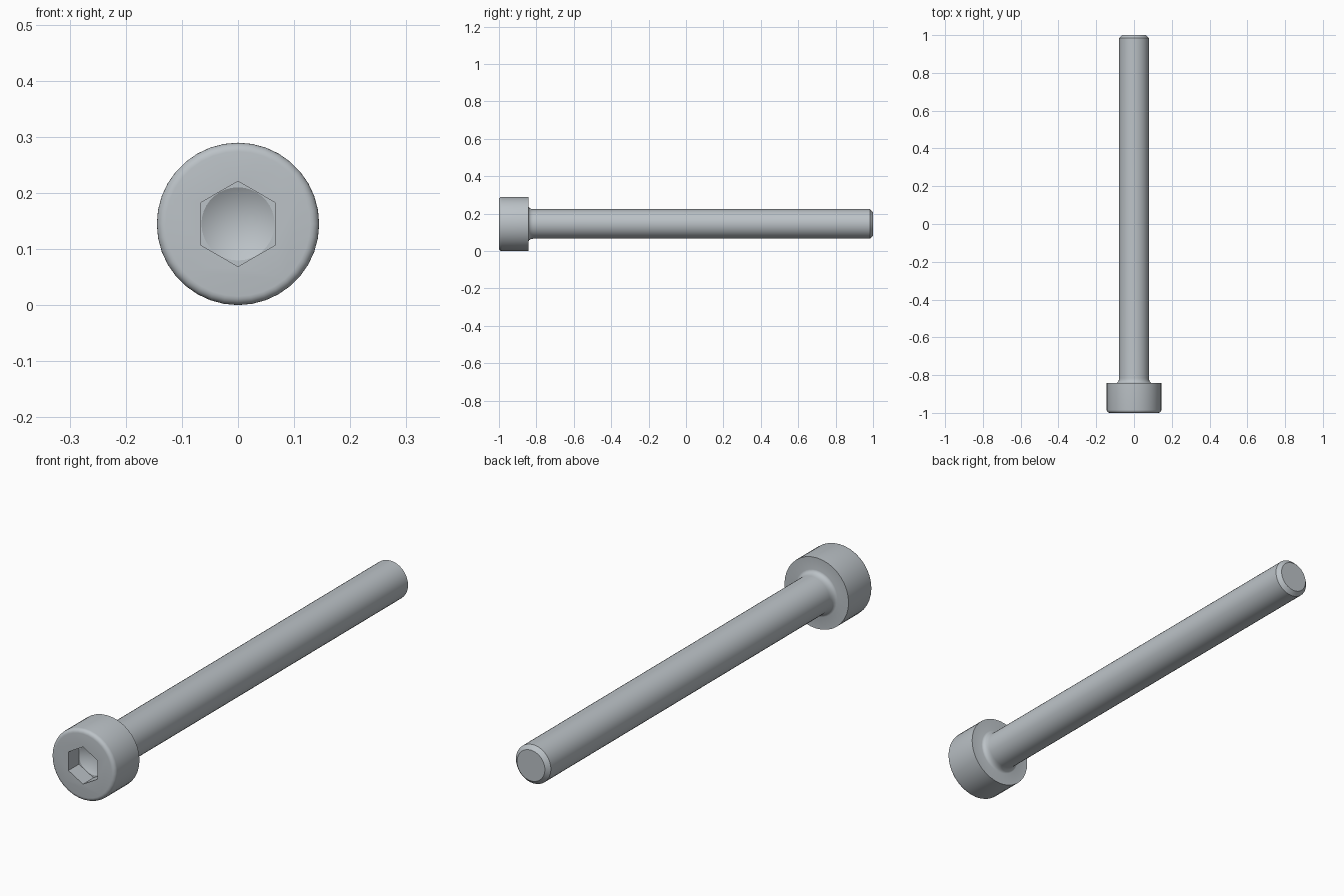
import bpy, bmesh, math

if "Cube" in bpy.data.objects:
    bpy.data.objects.remove(bpy.data.objects["Cube"])

CZ = 0.1447           # height of the screw axis
R_HEAD, R_SHANK = 0.1447, 0.0789
Y_HEAD = -0.842       # underside of the head

steel = bpy.data.materials.new("steel_grey")
steel.diffuse_color = (0.50, 0.54, 0.57, 1)
steel.use_nodes = True
steel.node_tree.nodes["Principled BSDF"].inputs["Base Color"].default_value = steel.diffuse_color


def arc(cy, cr, rad, a0, a1, n):
    """Points (y, r) along an arc, angles in degrees."""
    return [(cy + rad * math.cos(math.radians(a0 + (a1 - a0) * i / n)),
             cr + rad * math.sin(math.radians(a0 + (a1 - a0) * i / n)))
            for i in range(n + 1)]


def lathe(name, profile, sides):
    """Revolve (y, r) points around the screw axis and close both ends."""
    bm = bmesh.new()
    rings = []
    for y, r in profile:
        rings.append([bm.verts.new((r * math.sin(math.tau * i / sides), y,
                                    CZ + r * math.cos(math.tau * i / sides)))
                      for i in range(sides)])
    for a, b in zip(rings, rings[1:]):
        for i in range(sides):
            j = (i + 1) % sides
            bm.faces.new((a[i], a[j], b[j], b[i]))
    bm.faces.new(rings[0])
    if profile[-1][1] > 0:
        bm.faces.new(rings[-1])
    bmesh.ops.remove_doubles(bm, verts=bm.verts, dist=1e-6)
    bmesh.ops.recalc_face_normals(bm, faces=bm.faces)
    mesh = bpy.data.meshes.new(name)
    bm.to_mesh(mesh)
    bm.free()
    mesh.materials.append(steel)
    ob = bpy.data.objects.new(name, mesh)
    bpy.context.collection.objects.link(ob)
    return ob


# Head with rounded rim, neck fillet, shank and chamfered tip
f = 0.0158
profile = arc(-1 + f, R_HEAD - f, f, 180, 90, 5)
profile += [(Y_HEAD, R_HEAD)]
profile += [(Y_HEAD + 0.027 * (1 - math.cos(t)), R_SHANK + 0.0158 * (1 - math.sin(t)))
            for t in [math.pi / 2 * i / 5 for i in range(6)]]
profile += [(1 - 0.016, R_SHANK), (1, 0.063)]
screw = lathe("socket_head_screw", profile, 36)

# Hexagonal socket with a drilled cone at the bottom
depth, r_hex = 0.068, 0.076
hex_cutter = lathe("hex_cutter", [(-1.05, r_hex), (-1 + depth, r_hex)], 6)
cone_cutter = lathe("cone_cutter", [(-1 + depth - 0.02, 0.0652), (-1 + depth, 0.0652),
                                    (-1 + depth + 0.038, 0)], 36)

bpy.context.view_layer.objects.active = screw
screw.select_set(True)
for cutter in (hex_cutter, cone_cutter):
    mod = screw.modifiers.new(cutter.name, 'BOOLEAN')
    mod.operation = 'DIFFERENCE'
    mod.solver = 'EXACT'
    mod.object = cutter
    bpy.ops.object.modifier_apply(modifier=mod.name)
    bpy.data.objects.remove(cutter)

bpy.ops.object.shade_smooth_by_angle(angle=math.radians(28))
